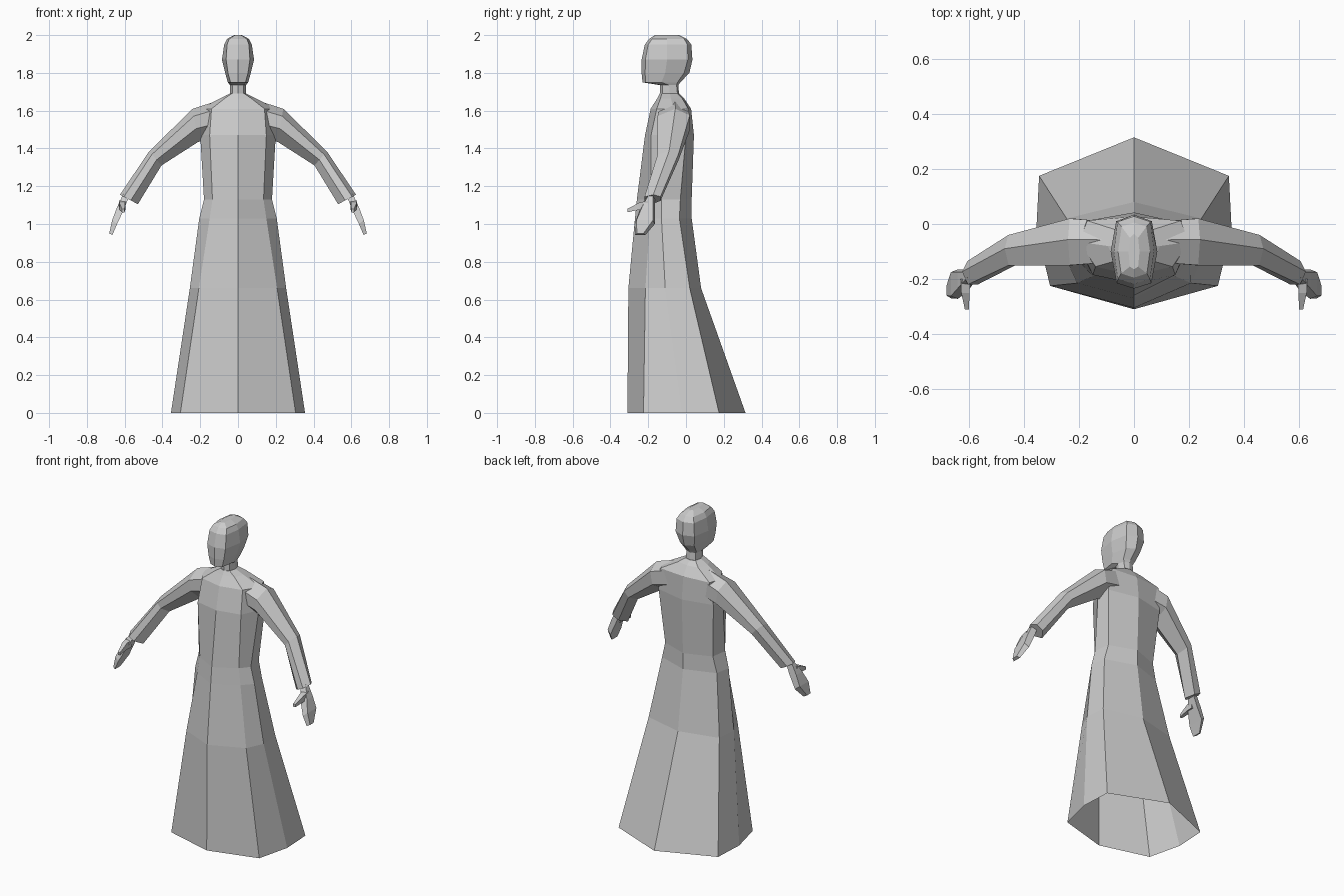
import bpy, bmesh

cloth = bpy.data.materials.new("plain grey")
cloth.diffuse_color = (0.6, 0.6, 0.6, 1)


def loft(name, rings, cap_start=True, cap_end=True, mirror=False):
    """Skin a series of closed rings with flat faces."""
    bm = bmesh.new()
    rows = [[bm.verts.new(p) for p in ring] for ring in rings]
    n = len(rows[0])
    for a, b in zip(rows, rows[1:]):
        for i in range(n):
            j = (i + 1) % n
            bm.faces.new((a[i], a[j], b[j], b[i]))
    if cap_start:
        bm.faces.new(rows[0][::-1])
    if cap_end:
        bm.faces.new(rows[-1])
    bmesh.ops.recalc_face_normals(bm, faces=bm.faces)
    mesh = bpy.data.meshes.new(name)
    bm.to_mesh(mesh)
    bm.free()
    mesh.materials.append(cloth)
    obj = bpy.data.objects.new(name, mesh)
    bpy.context.collection.objects.link(obj)
    if mirror:
        obj.modifiers.new("mirror", 'MIRROR')
    return obj


def body_ring(z, front, fx, fy, sx, sy, bx, by, back):
    """Eight-sided symmetric ring: front, front corner, side, back corner, back."""
    return [(0, front, z), (fx, fy, z), (sx, sy, z), (bx, by, z),
            (0, back, z), (-bx, by, z), (-sx, sy, z), (-fx, fy, z)]


def sleeve_ring(tx, tz, bx, bz, y0, y1):
    """Six-sided ring between a top ridge and a bottom ridge."""
    shape = [(0, .55), (.22, 0), (.6, 0), (1, .45), (.65, 1), (.2, 1)]
    return [(tx + (bx - tx) * t, y0 + (y1 - y0) * s, tz + (bz - tz) * t)
            for t, s in shape]


def hand_ring(xi, zi, xo, zo, y0, y1):
    """Four-sided ring, thin from palm to back of hand."""
    return [(xi, y0, zi), (xo, y0 + .01, zo), (xo, y1 - .01, zo), (xi, y1, zi)]


def thumb_ring(y, x0, x1, z0, z1):
    return [(x0, y, z0), (x1, y, z0), (x1, y, z1), (x0, y, z1)]


# Robe, open at the hem
robe = [
    (0.00, -.31, .305, -.225, .355, -.02, .345, .175, .315),
    (0.66, -.305, .207, -.215, .255, -.11, .245, .02, .08),
    (1.03, -.27, .15, -.19, .205, -.13, .19, -.035, .03),
    (1.13, -.26, .135, -.185, .18, -.13, .165, -.03, .03),
    (1.47, -.217, .15, -.185, .20, -.08, .19, .0, .042),
    (1.61, -.187, .14, -.155, .20, -.065, .17, .012, .027),
    (1.665, -.152, .07, -.135, .095, -.08, .07, -.02, -.01),
    (1.69, -.14, .033, -.128, .045, -.085, .035, -.045, -.035),
]
loft("robe", [body_ring(*r) for r in robe], cap_start=False)

# Neck and head
head = [
    (1.685, -.137, .03, -.125, .042, -.085, .032, -.045, -.037),
    (1.735, -.137, .03, -.125, .042, -.09, .032, -.05, -.04),
    (1.75, -.23, .04, -.215, .054, -.13, .04, -.045, -.03),
    (1.80, -.235, .053, -.216, .068, -.11, .05, -.01, .018),
    (1.87, -.235, .063, -.215, .085, -.10, .065, .01, .034),
    (1.95, -.218, .058, -.20, .073, -.10, .06, .008, .028),
    (1.98, -.195, .047, -.18, .058, -.10, .045, -.01, .005),
    (2.00, -.165, .015, -.155, .02, -.10, .015, -.05, -.035),
]
loft("head", [body_ring(*r) for r in head])

# Sleeves
sleeve = [
    (.10, 1.655, .12, 1.45, -.14, .01),
    (.24, 1.61, .21, 1.435, -.15, .02),
    (.47, 1.385, .405, 1.31, -.15, -.04),
    (.625, 1.155, .53, 1.105, -.22, -.135),
]
loft("sleeves", [sleeve_ring(*r) for r in sleeve], mirror=True)

# Hands
hand = [
    (.575, 1.15, .607, 1.16, -.205, -.165),
    (.605, 1.075, .642, 1.085, -.245, -.165),
    (.640, 1.00, .666, 1.02, -.272, -.165),
    (.665, .942, .682, .95, -.27, -.215),
]
loft("hands", [hand_ring(*r) for r in hand], mirror=True)

# Thumbs
thumb = [
    (-.20, .595, .63, 1.075, 1.125),
    (-.25, .598, .628, 1.075, 1.112),
    (-.31, .60, .615, 1.062, 1.08),
]
loft("thumbs", [thumb_ring(*r) for r in thumb], mirror=True)
